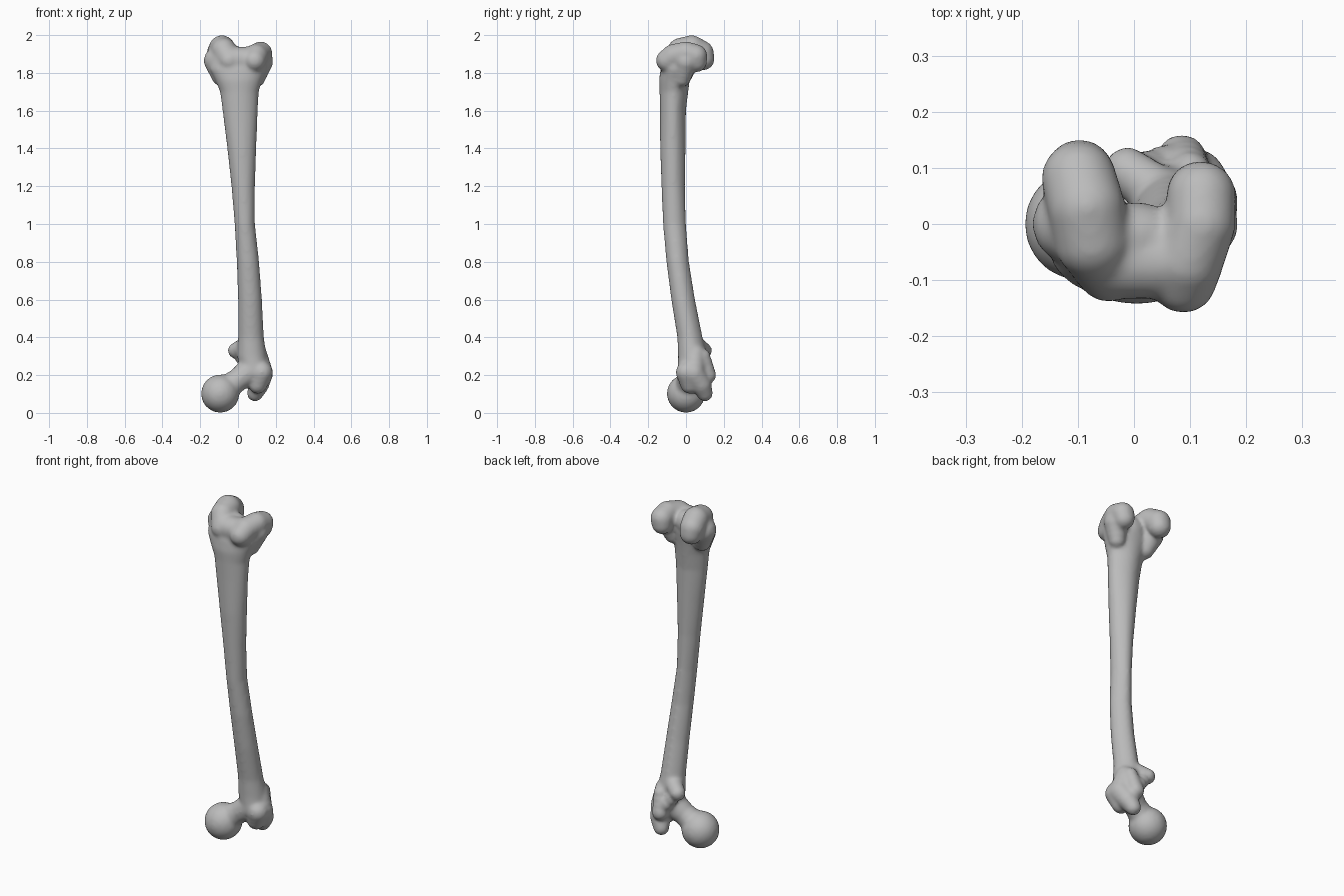
import bpy
import bmesh
import math
from mathutils import Vector

cube = bpy.data.objects.get("Cube")
if cube:
    bpy.data.objects.remove(cube)

bone_grey = bpy.data.materials.new("bone grey")
bone_grey.use_nodes = True
colour = (0.5, 0.5, 0.5, 1)
bone_grey.diffuse_color = colour
bone_grey.node_tree.nodes["Principled BSDF"].inputs["Base Color"].default_value = colour

# Unit ball, copied for every rounded piece
ball = bmesh.new()
bmesh.ops.create_icosphere(ball, subdivisions=3, radius=1)
ball_points = [v.co.copy() for v in ball.verts]
ball_faces = [[v.index for v in f.verts] for f in ball.faces]
ball.free()

verts, faces = [], []


def blob(centre, radii):
    """One ellipsoid of bone."""
    start = len(verts)
    verts.extend([c + r * p for c, r, p in zip(centre, radii, point)] for point in ball_points)
    faces.extend([start + i for i in face] for face in ball_faces)


def chain(points, steps=3):
    """Tapering rounded bar through (x, y, z, radius) points."""
    for a, b in zip(points, points[1:]):
        for i in range(steps):
            x, y, z, r = Vector(a).lerp(Vector(b), i / steps)
            blob((x, y, z), (r, r, r))
    x, y, z, r = points[-1]
    blob((x, y, z), (r, r, r))


def loft(rows, sides=32):
    """Shaft through (z, x min, x max, y front, y back), ridged at the back."""
    start = len(verts)
    for z, x0, x1, y0, y1 in rows:
        for i in range(sides):
            a = math.tau * i / sides
            narrow = 1 - 0.2 * max(0, math.sin(a)) ** 2
            verts.append((
                (x0 + x1) / 2 + (x1 - x0) / 2 * math.cos(a) * narrow,
                (y0 + y1) / 2 + (y1 - y0) / 2 * math.sin(a), z))
    for low in range(start, len(verts) - sides, sides):
        for i in range(sides):
            j = (i + 1) % sides
            faces.append([low + i, low + j, low + sides + j, low + sides + i])
    faces.append(list(reversed(range(start, start + sides))))
    faces.append(list(range(len(verts) - sides, len(verts))))


# Long bowed shaft with a flare at the top
loft([
    (0.20, 0.02, 0.16, -0.045, 0.11),
    (0.30, -0.005, 0.152, -0.042, 0.11),
    (0.40, 0.00, 0.137, -0.046, 0.088),
    (0.60, 0.00, 0.127, -0.078, 0.048),
    (0.80, -0.007, 0.112, -0.104, 0.016),
    (1.00, -0.018, 0.09, -0.122, 0.00),
    (1.20, -0.035, 0.09, -0.130, -0.005),
    (1.40, -0.057, 0.097, -0.137, -0.002),
    (1.60, -0.082, 0.105, -0.138, 0.00),
    (1.70, -0.095, 0.11, -0.140, 0.012),
    (1.76, -0.12, 0.128, -0.143, 0.02),
    (1.82, -0.15, 0.155, -0.135, 0.03),
    (1.89, -0.14, 0.15, -0.115, 0.03),
])

# Ball head and neck
blob((-0.094, 0, 0.102), (0.102, 0.102, 0.102))
chain([(-0.07, 0.005, 0.125, 0.07), (0.0, 0.015, 0.175, 0.062),
       (0.07, 0.03, 0.225, 0.075)])

# Large outer knob with a hooked tip
chain([(0.10, 0.05, 0.31, 0.055), (0.125, 0.04, 0.21, 0.062),
       (0.11, 0.08, 0.15, 0.055), (0.09, 0.10, 0.103, 0.043)])
chain([(0.10, 0.09, 0.30, 0.04), (0.085, 0.115, 0.2, 0.046)])
chain([(0.125, 0.005, 0.215, 0.06), (0.105, 0.02, 0.15, 0.05)])

# Small inner knob and the crest joining it to the large one
chain([(-0.012, 0.095, 0.33, 0.043), (0.05, 0.05, 0.36, 0.05)])
chain([(-0.005, 0.09, 0.32, 0.035), (0.08, 0.11, 0.22, 0.04)])

# Inner condyle, curving from the front rim to the back
chain([(-0.045, -0.08, 1.865, 0.06), (-0.075, -0.03, 1.918, 0.068),
       (-0.085, 0.03, 1.93, 0.07), (-0.098, 0.08, 1.905, 0.068),
       (-0.097, 0.09, 1.875, 0.062)])
chain([(-0.11, 0.0, 1.865, 0.072), (-0.09, -0.02, 1.78, 0.05)])

# Outer condyle
chain([(0.088, -0.10, 1.865, 0.06), (0.095, -0.065, 1.888, 0.066),
       (0.12, 0.0, 1.905, 0.062), (0.12, 0.05, 1.89, 0.063),
       (0.115, 0.055, 1.86, 0.057)])
chain([(0.125, 0.0, 1.86, 0.062), (0.10, -0.02, 1.77, 0.045)])

# Shallow groove floor between the condyles
chain([(-0.03, -0.065, 1.87, 0.07), (0.07, -0.065, 1.87, 0.07)])
blob((0.0, -0.02, 1.87), (0.08, 0.06, 0.07))

mesh = bpy.data.meshes.new("thigh_bone")
mesh.from_pydata(verts, [], faces)
mesh.materials.append(bone_grey)
bone = bpy.data.objects.new("thigh_bone", mesh)
bpy.context.collection.objects.link(bone)

# Fuse the pieces into one softened skin
fuse = bone.modifiers.new("fuse", 'REMESH')
fuse.mode = 'VOXEL'
fuse.voxel_size = 0.009
fuse.use_smooth_shade = True
soften = bone.modifiers.new("soften", 'SMOOTH')
soften.factor = 0.5
soften.iterations = 12
